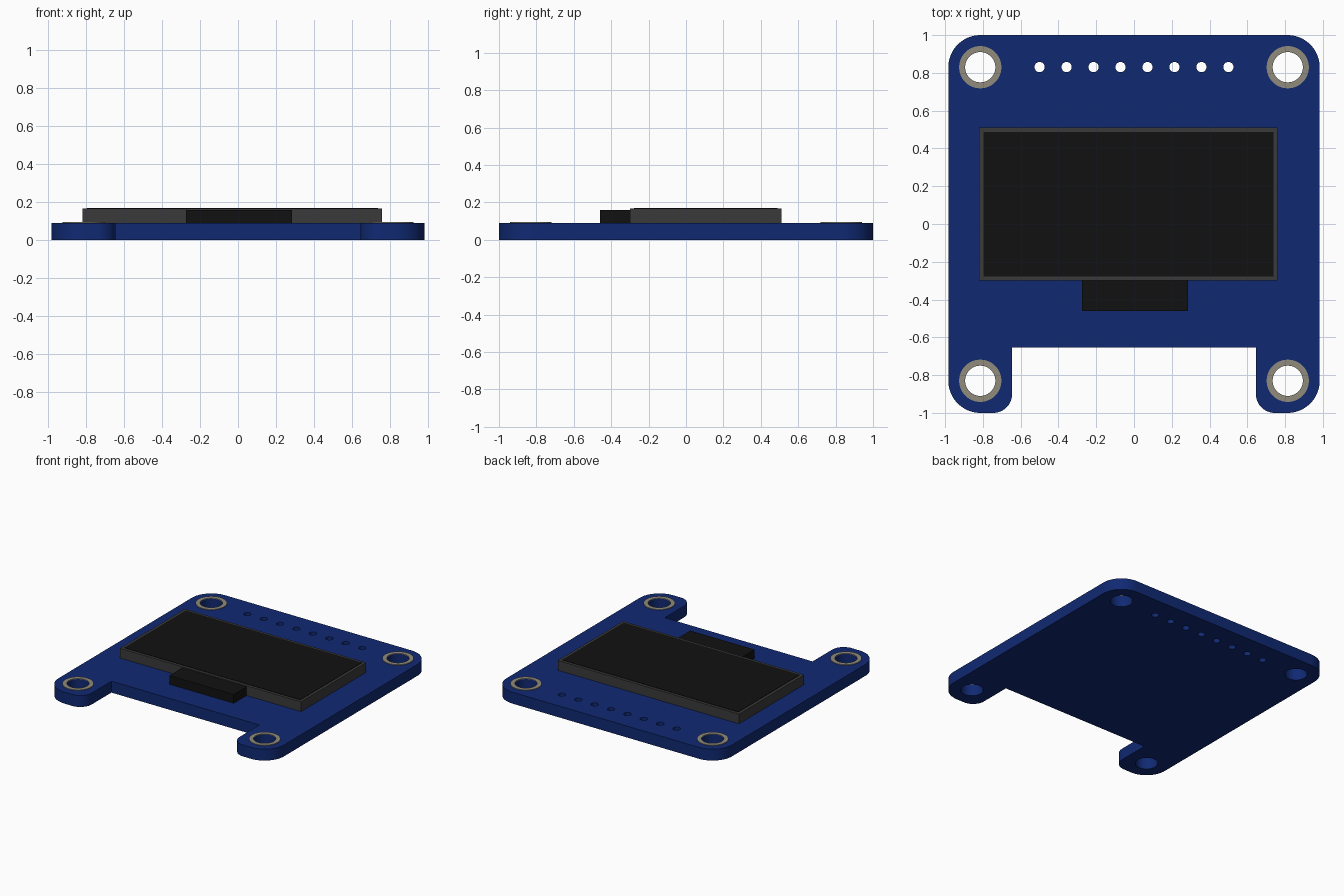
import bpy, bmesh
from math import sin, cos, pi, radians

if "Cube" in bpy.data.objects:
    bpy.data.objects.remove(bpy.data.objects["Cube"])

def material(name, r, g, b):
    m = bpy.data.materials.new(name)
    m.diffuse_color = (r, g, b, 1)
    m.use_nodes = True
    m.node_tree.nodes["Principled BSDF"].inputs["Base Color"].default_value = m.diffuse_color
    return m

BLUE = material("board_blue", 0.005, 0.022, 0.17)
METAL = material("pad_metal", 0.28, 0.26, 0.20)
GREY = material("dark_grey", 0.042, 0.042, 0.042)
BLACK = material("black", 0.0056, 0.0056, 0.0056)

def arc(cx, cy, r, a0, a1, n):
    return [(cx + r * cos(radians(a0 + (a1 - a0) * i / n)),
             cy + r * sin(radians(a0 + (a1 - a0) * i / n))) for i in range(n + 1)]

def circle(cx, cy, r, n=48):
    return arc(cx, cy, r, 0, 360, n)[:-1]

def plate(name, loops, z0, z1, mat):
    """Flat plate from an outer loop plus hole loops, extruded from z0 to z1."""
    bm = bmesh.new()
    edges = []
    for loop in loops:
        vs = [bm.verts.new((x, y, z0)) for x, y in loop]
        edges += [bm.edges.new((vs[i - 1], vs[i])) for i in range(len(vs))]
    bmesh.ops.triangle_fill(bm, edges=edges, use_beauty=True, normal=(0, 0, 1))
    out = bmesh.ops.extrude_face_region(bm, geom=bm.faces[:])["geom"]
    for v in out:
        if isinstance(v, bmesh.types.BMVert):
            v.co.z = z1
    # the extrusion source can be dropped, so make sure the base is capped
    base = [e for e in bm.edges if e.is_boundary]
    if base:
        bmesh.ops.triangle_fill(bm, edges=base, use_beauty=True)
    bmesh.ops.recalc_face_normals(bm, faces=bm.faces[:])
    me = bpy.data.meshes.new(name)
    bm.to_mesh(me)
    bm.free()
    me.materials.append(mat)
    ob = bpy.data.objects.new(name, me)
    bpy.context.collection.objects.link(ob)
    bpy.ops.object.select_all(action='DESELECT')
    ob.select_set(True)
    bpy.context.view_layer.objects.active = ob
    bpy.ops.object.shade_smooth_by_angle(angle=radians(30))
    return ob

def box(name, x0, x1, y0, y1, z0, z1, mat):
    return plate(name, [[(x0, y0), (x1, y0), (x1, y1), (x0, y1)]], z0, z1, mat)

# circuit board: right half of the outline, mirrored to the left
W, R, NX, NY, RI = 0.983, 0.17, 0.645, -0.655, 0.10
right = ([(NX, NY)] + arc(NX + RI, -1 + RI, RI, 180, 270, 12)
         + arc(W - R, -1 + R, R, 270, 360, 16) + arc(W - R, 1 - R, R, 0, 90, 16))
outline = right + [(-x, y) for x, y in reversed(right)]
mounts = [(sx * 0.814, sy * 0.83) for sx in (-1, 1) for sy in (-1, 1)]
pins = [(-0.5 + i / 7, 0.831) for i in range(8)]
holes = [circle(x, y, 0.08) for x, y in mounts] + [circle(x, y, 0.027, 24) for x, y in pins]
plate("circuit_board", [outline] + holes, 0, 0.09, BLUE)

# metal rings around the mounting holes
for i, (x, y) in enumerate(mounts):
    plate(f"mounting_ring_{i + 1}", [circle(x, y, 0.112), circle(x, y, 0.08)], 0.09, 0.095, METAL)

# display module, screen and ribbon connector
box("display_frame", -0.82, 0.76, -0.30, 0.51, 0.09, 0.167, GREY)
box("screen", -0.797, 0.738, -0.278, 0.488, 0.167, 0.17, BLACK)
box("ribbon_connector", -0.275, 0.285, -0.46, -0.30, 0.09, 0.159, BLACK)
